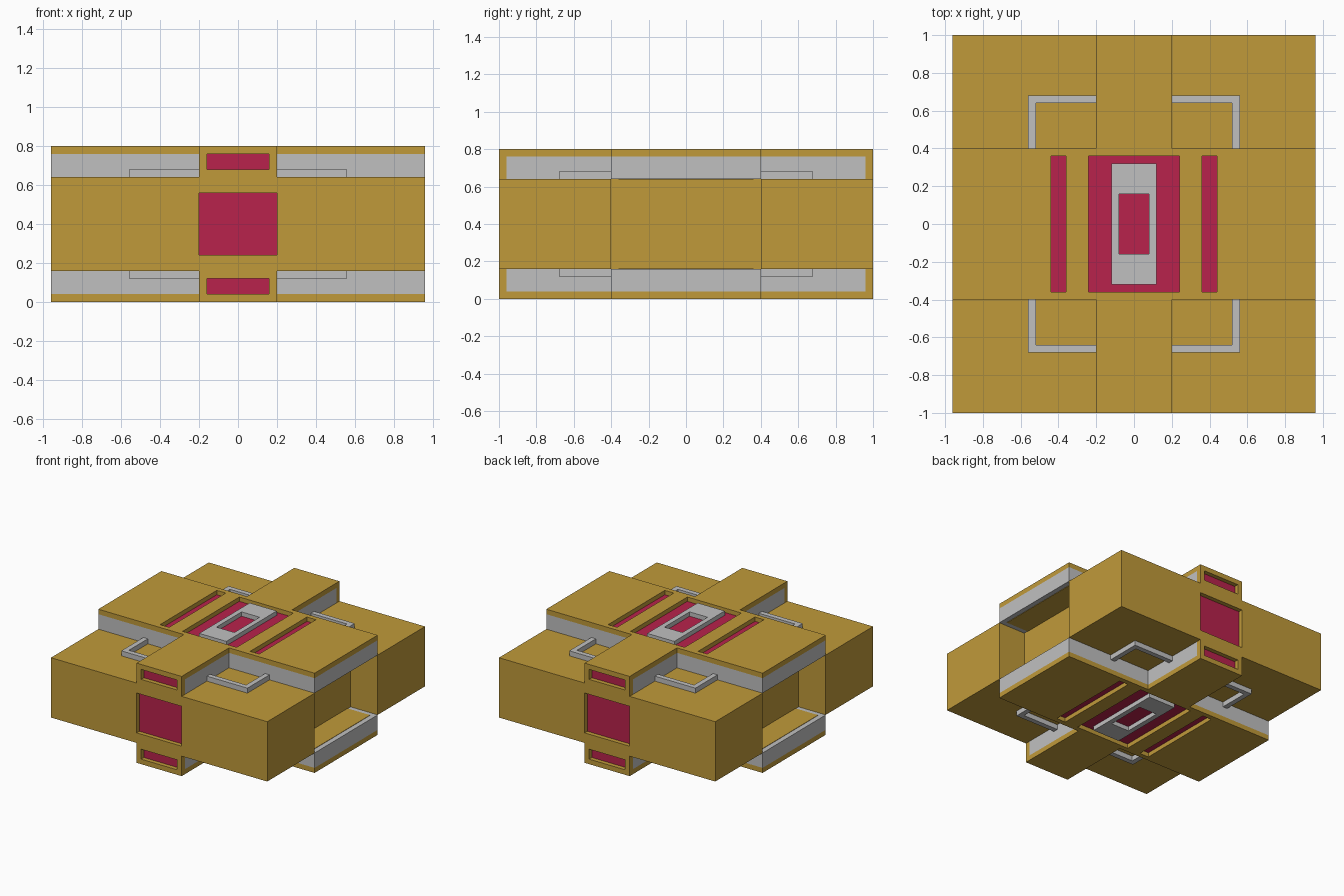
import bpy, bmesh

cube = bpy.data.objects.get("Cube")
if cube:
    bpy.data.objects.remove(cube, do_unlink=True)

MID = 0.4  # height of the horizontal symmetry plane


def material(name, rgb):
    m = bpy.data.materials.new(name)
    m.use_nodes = True
    m.diffuse_color = (*rgb, 1)
    m.node_tree.nodes["Principled BSDF"].inputs["Base Color"].default_value = (*rgb, 1)
    return m


GOLD = material("ochre", (0.527, 0.323, 0.042))
GREY = material("light grey", (0.527, 0.527, 0.527))
RED = material("crimson", (0.479, 0.016, 0.072))


def part(name, mat, xs, ys, zs, mirror="", solid=lambda x, y, z: True):
    """Fill the cells of a cut grid where solid(centre) holds; z is measured from MID."""
    bm = bmesh.new()
    verts, faces = {}, {}
    cuts = (xs, ys, zs)
    for i in range(len(xs) - 1):
        for j in range(len(ys) - 1):
            for k in range(len(zs) - 1):
                cell = (i, j, k)
                if not solid(*[(c[n] + c[n + 1]) / 2 for c, n in zip(cuts, cell)]):
                    continue
                for axis in range(3):
                    for side in (0, 1):
                        loop = []
                        for a, b in ((0, 0), (1, 0), (1, 1), (0, 1)):
                            p = list(cell)
                            p[axis] += side
                            p[(axis + 1) % 3] += a
                            p[(axis + 2) % 3] += b
                            loop.append(tuple(p))
                        faces.setdefault(tuple(sorted(loop)), []).append(loop)
    for loops in faces.values():
        if len(loops) == 1:  # skip walls shared by two cells
            for p in loops[0]:
                if p not in verts:
                    verts[p] = bm.verts.new([c[n] for c, n in zip(cuts, p)])
            bm.faces.new([verts[p] for p in loops[0]])
    bmesh.ops.recalc_face_normals(bm, faces=bm.faces[:])
    me = bpy.data.meshes.new(name)
    bm.to_mesh(me)
    bm.free()
    me.materials.append(mat)
    ob = bpy.data.objects.new(name, me)
    ob.location.z = MID
    bpy.context.collection.objects.link(ob)
    if mirror:
        mod = ob.modifiers.new("Mirror", 'MIRROR')
        mod.use_axis = [a in mirror for a in "XYZ"]
        mod.use_mirror_merge = False
    return ob


def sym(*vals):
    return [-v for v in reversed(vals)] + list(vals)


# Middle body: recessed core and wide blocks at the front and back
part("body_core", GOLD, sym(0.72), sym(0.4), sym(0.24))
part("end_block", GOLD, sym(0.96), [-0.96, -0.4], sym(0.24), "Y")


# End wall: cross outline with three window openings
def wall_solid(x, y, z):
    x, z = abs(x), abs(z)
    if z > 0.24 and x > 0.2:
        return False
    return not (x < 0.2 and z < 0.16 or x < 0.16 and 0.28 < z < 0.36)


part("end_wall", GOLD, sym(0.16, 0.2, 0.96), [-1, -0.96],
     sym(0.16, 0.24, 0.28, 0.36, 0.4), "Y", wall_solid)

# Red panels at the bottom of the windows
part("main_window_panel", RED, sym(0.2), [-0.965, -0.96], sym(0.16), "Y")
part("small_window_panel", RED, sym(0.16), [-0.965, -0.96], [0.28, 0.36], "YZ")


# Grey cross-shaped layer above and below the body
def cross(x, y, z=0):
    return abs(x) < 0.2 or abs(y) < 0.4


part("cross_layer", GREY, sym(0.2, 0.96), sym(0.4, 0.96), [0.24, 0.36], "Z", cross)
part("overhang_inlay", GOLD, [0.72, 0.92], sym(0.36), [0.237, 0.24], "XZ")


# Outer cover of the cross with a wide opening and two slots
def cover_solid(x, y, z):
    opening = abs(y) < 0.36 and (abs(x) < 0.24 or 0.36 < abs(x) < 0.44)
    return cross(x, y) and not opening


part("cross_cover", GOLD, sym(0.2, 0.24, 0.36, 0.44, 0.96), sym(0.36, 0.4, 0.96),
     [0.36, 0.4], "Z", cover_solid)

# Red floors of the opening and slots
part("opening_floor", RED, sym(0.24), sym(0.36), [0.36, 0.365], "Z")
part("slot_floor", RED, [0.36, 0.44], sym(0.36), [0.36, 0.365], "XZ")

# Grey frame in the opening
part("hatch_frame", GREY, sym(0.08, 0.12), sym(0.16, 0.32), [0.36, 0.4], "Z",
     lambda x, y, z: abs(x) > 0.08 or abs(y) > 0.16)

# L-shaped handles in the corners of the cross
part("corner_handle", GREY, [0.2, 0.52, 0.56], [0.4, 0.64, 0.68], [0.24, 0.28], "XYZ",
     lambda x, y, z: x > 0.52 or y > 0.64)
